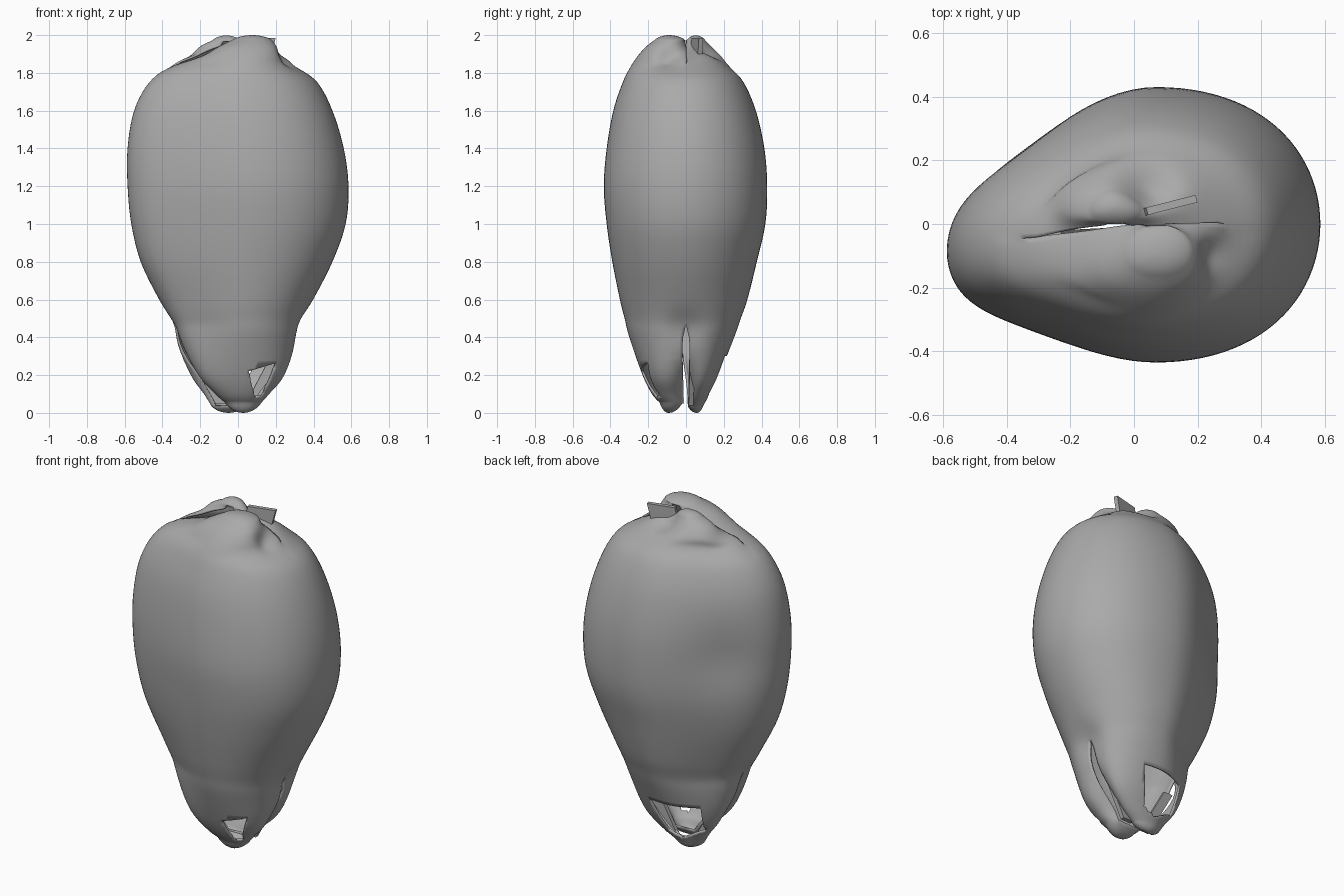
import bpy, bmesh
from math import asin, sin, cos, pi, exp
from mathutils import Vector

cube = bpy.data.objects.get("Cube")
if cube:
    bpy.data.objects.remove(cube)

grey = bpy.data.materials.new("shell grey")
grey.use_nodes = True
grey.diffuse_color = (0.4, 0.4, 0.4, 1)
grey.node_tree.nodes["Principled BSDF"].inputs["Base Color"].default_value = (0.4, 0.4, 0.4, 1)

# Profile rows: height, right edge, left edge, depth, curl of the slit lips
LOW_FRONT = [(.055, -.07, .125, .14, 1), (.1, -.12, .165, .18, .92), (.2, -.21, .245, .23, .75),
             (.4, -.32, .32, .3, .3)]
LOW_BACK = [(.035, -.14, .04, .09, 1), (.1, -.18, .13, .125, .92), (.2, -.25, .22, .175, .75),
            (.4, -.34, .315, .255, .3)]
MIDDLE = [(.5, -.375, .355), (.6, -.42, .4), (.8, -.515, .5), (1, -.565, .57), (1.2, -.585, .585),
          (1.4, -.585, .56), (1.6, -.55, .5), (1.75, -.47, .42), (1.83, -.36, .31)]
DEPTH_FRONT = [.325, .35, .39, .42, .435, .42, .385, .335, .295]
DEPTH_BACK = [.29, .325, .375, .42, .43, .415, .37, .305, .235]
TOP_FRONT = [(1.89, -.19, .25, .255, .55), (1.94, -.1, .215, .21, .85), (1.975, -.03, .18, .165, 1)]
TOP_BACK = [(1.89, -.28, .2, .19, .55), (1.94, -.21, .1, .14, .85), (1.97, -.14, .03, .11, 1)]
STEPS, SEGMENTS = 5, 48


def smooth_rows(rows):
    """Catmull-Rom interpolation through the profile rows."""
    out = []
    for i in range(len(rows) - 1):
        a, b, c, d = (rows[min(max(i + j, 0), len(rows) - 1)] for j in (-1, 0, 1, 2))
        for n in range(STEPS):
            t = n / STEPS
            out.append([q + t * (r - p + t * (2*p - 5*q + 4*r - s + t * (3*(q - r) + s - p))) / 2
                        for p, q, r, s in zip(a, b, c, d)])
    return out + [list(rows[-1])]


def section(row, side):
    """Half an oval in the middle; a lobe with inward curled lips at the ends."""
    z, lo, hi, depth, curl = row
    curl = min(max(curl, 0), 1)
    if .5 <= z <= 1.83:
        curl = 0
    curl *= curl * (3 - 2 * curl)
    mid, half = (lo + hi) / 2, (hi - lo) / 2
    centre = curl * depth / 2
    radius = depth - centre
    gap = (.018 if z < 1 else -.004) * min(1, 4 * curl)
    extra = asin(min(max((centre - gap) / radius, 0), .97))
    ring = []
    for i in range(SEGMENTS + 1):
        a = -extra + (pi + 2 * extra) * i / SEGMENTS
        narrow = min(0, cos(a)) ** 2
        x = mid + half * cos(a) + .12 * half * sin(a) ** 2 * (1 - curl)
        y = centre + radius * sin(a) * (1 - .45 * narrow * (1 - narrow) * (1 - curl))
        ring.append(Vector((x, side * y - .14 * half * narrow, z)))
    return ring


def cap(ring, rise):
    """Rounded closing rings over the end of a lobe."""
    middle = sum(ring, Vector()) / len(ring)
    start = .6
    return [[middle + (p - middle) * (cos(a) / cos(start))
             + Vector((0, 0, rise * (sin(a) - sin(start)) / (1 - sin(start)))) for p in ring]
            for a in (.75, .95, 1.15, 1.35, 1.53)]


def cut_hole(bm, side, outline):
    """Cut a clean hole with a convex outline, given in x and z."""
    sides = list(zip(outline, outline[1:] + outline[:1]))
    planes = [(Vector((p[0], 0, p[1])), Vector((q[1] - p[1], 0, p[0] - q[0]))) for p, q in sides]

    def near():
        return [f for f in bm.faces if f.calc_center_median().z < .4
                and f.calc_center_median().y * side > .03]
    for co, no in planes:
        faces = near()
        geom = faces + list({e for f in faces for e in f.edges}) + list({v for f in faces for v in f.verts})
        bmesh.ops.bisect_plane(bm, geom=geom, plane_co=co, plane_no=no, dist=.0005)
    inside = [f for f in near()
              if all((f.calc_center_median() - co).dot(no) < 0 for co, no in planes)
              and f.normal.y * side > .1]
    bmesh.ops.delete(bm, geom=inside, context='FACES')


def finish(bm, name, thickness=0):
    mesh = bpy.data.meshes.new(name)
    bm.to_mesh(mesh)
    bm.free()
    obj = bpy.data.objects.new(name, mesh)
    bpy.context.collection.objects.link(obj)
    mesh.materials.append(grey)
    if thickness:
        wall = obj.modifiers.new("wall", 'SOLIDIFY')
        wall.thickness = thickness
        wall.offset = -1
    bpy.ops.object.select_all(action='DESELECT')
    obj.select_set(True)
    bpy.context.view_layer.objects.active = obj
    bpy.ops.object.shade_smooth_by_angle(angle=.8)
    return obj


# Shell: front and back halves joined along the seam, split at both ends
bm = bmesh.new()
for side, low, depths, top in ((-1, LOW_FRONT, DEPTH_FRONT, TOP_FRONT), (1, LOW_BACK, DEPTH_BACK, TOP_BACK)):
    rows = low + [m + (d, 0) for m, d in zip(MIDDLE, depths)] + top
    body = [section(r, side) for r in smooth_rows(rows)]
    foot, crown = cap(body[0], -rows[0][0])[::-1], cap(body[-1], 2 - rows[-1][0])
    grid = [[bm.verts.new(p) for p in ring] for ring in foot + body + crown]
    for n, (r0, r1) in enumerate(zip(grid, grid[1:])):
        closed = n < len(foot) or n >= len(foot) + len(body) - 1
        for i in range(SEGMENTS + closed):
            j = (i + 1) % (SEGMENTS + 1)
            quad = (r0[i], r0[j], r1[j], r1[i])
            bm.faces.new(quad if side > 0 else quad[::-1])
    bm.faces.new(grid[0] if side < 0 else grid[0][::-1])
    bm.faces.new(grid[-1] if side > 0 else grid[-1][::-1])
bmesh.ops.remove_doubles(bm, verts=[v for v in bm.verts if v.is_boundary and .45 < v.co.z < 1.86], dist=.007)

# Creases at the crown, hollows above the foot slits and a shallow dent in the back
for spot, size, push in (((.05, .12, 1.93), .08, (0, -.03, -.04)), ((-.25, .05, 1.87), .07, (.01, 0, -.02)),
                         ((.26, -.1, 1.9), .06, (-.02, 0, -.03)), ((.34, 0, .45), .1, (-.03, 0, 0)),
                         ((-.35, -.04, .47), .1, (.025, 0, 0)), ((-.4, .2, 1.25), .2, (.01, -.025, 0))):
    for v in bm.verts:
        v.co += Vector(push) * exp(-((v.co - Vector(spot)).length / size) ** 2)

# Broken openings near the foot
bm.normal_update()
cut_hole(bm, -1, [(.055, .22), (.09, .08), (.13, .09), (.205, .265)])
cut_hole(bm, 1, [(-.2, .3), (-.19, .14), (-.05, .07), (.03, .1), (.1, .3)])
finish(bm, "shell", .012)


# Thin broken lips standing in the slits, leaning outward at the top
def lip(name, centre, size, turn, flare):
    bm = bmesh.new()
    bmesh.ops.create_cube(bm, size=1)
    for v in bm.verts:
        v.co = Vector(a * b for a, b in zip(v.co, size))
        if v.co.z > 0:
            v.co.x += flare
    obj = finish(bm, name)
    obj.location = centre
    obj.rotation_euler.z = turn


lip("top_lip_back", (.08, .05, 1.905), (.16, .024, .16), .25, .04)
lip("foot_lip_left", (.07, .025, .2), (.07, .025, .32), .05, .17)
lip("foot_lip_right", (-.09, -.02, .2), (.06, .015, .3), .05, -.17)
